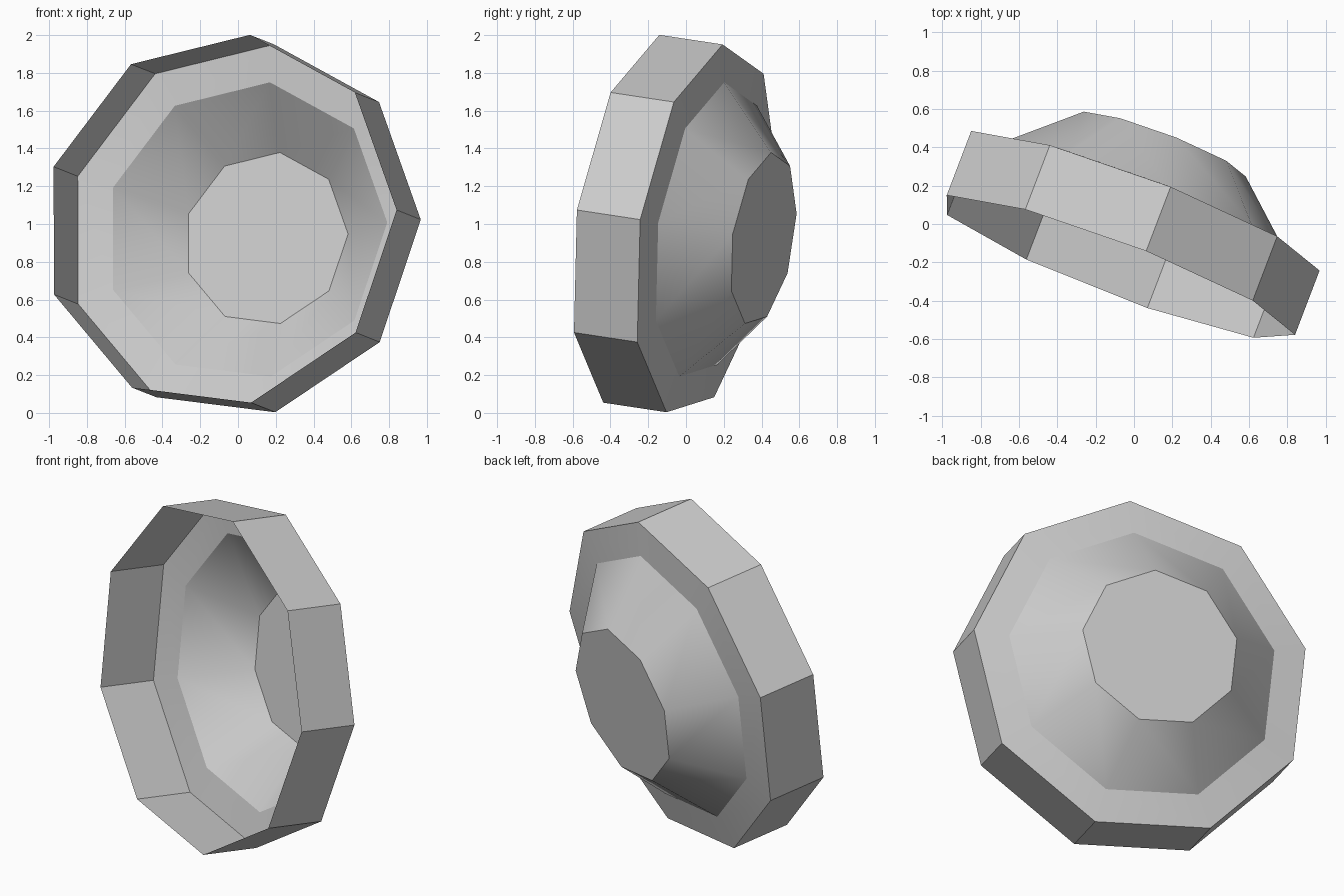
import bpy, bmesh, math
from mathutils import Vector, Matrix

cube = bpy.data.objects.get("Cube")
if cube:
    bpy.data.objects.remove(cube, do_unlink=True)

SIDES = 9
# (radius, depth) from the open mouth to the floor
PROFILE = [(1.0, 0.0), (1.0, 0.362), (0.8, 0.39), (0.465, 0.69)]

# Plain grey material
grey = bpy.data.materials.new("plain_grey")
grey.use_nodes = True
colour = (0.6, 0.6, 0.6, 1)
grey.diffuse_color = colour
grey.node_tree.nodes["Principled BSDF"].inputs["Base Color"].default_value = colour

# Open-mouthed bowl: straight rim band, flat ledge, sloping wall, flat floor
bm = bmesh.new()
rings = []
for radius, depth in PROFILE:
    ring = []
    for i in range(SIDES):
        a = math.tau * i / SIDES
        ring.append(bm.verts.new((radius * math.cos(a), radius * math.sin(a), -depth)))
    rings.append(ring)
for upper, lower in zip(rings, rings[1:]):
    for i in range(SIDES):
        j = (i + 1) % SIDES
        bm.faces.new((upper[i], lower[i], lower[j], upper[j]))
bm.faces.new(reversed(rings[-1]))
mesh = bpy.data.meshes.new("tilted_bowl")
bm.to_mesh(mesh)
bm.free()
mesh.materials.append(grey)
bowl = bpy.data.objects.new("tilted_bowl", mesh)
bpy.context.collection.objects.link(bowl)

# Tilt the bowl: local x points to the top corner, local z out of the mouth
mouth = Vector((-0.353, -0.925, 0.14)).normalized()
top = Vector((0.156, 0.079, 0.985))
top = (top - mouth * top.dot(mouth)).normalized()
side = mouth.cross(top)
turn = Matrix((top, side, mouth)).transposed().to_4x4()
bowl.matrix_world = Matrix.Translation((-0.096, -0.229, 1.018)) @ turn

# Smooth the sloping wall, keep the rim and floor edges sharp
bpy.ops.object.select_all(action='DESELECT')
bowl.select_set(True)
bpy.context.view_layer.objects.active = bowl
bpy.ops.object.shade_smooth_by_angle(angle=math.radians(30))
